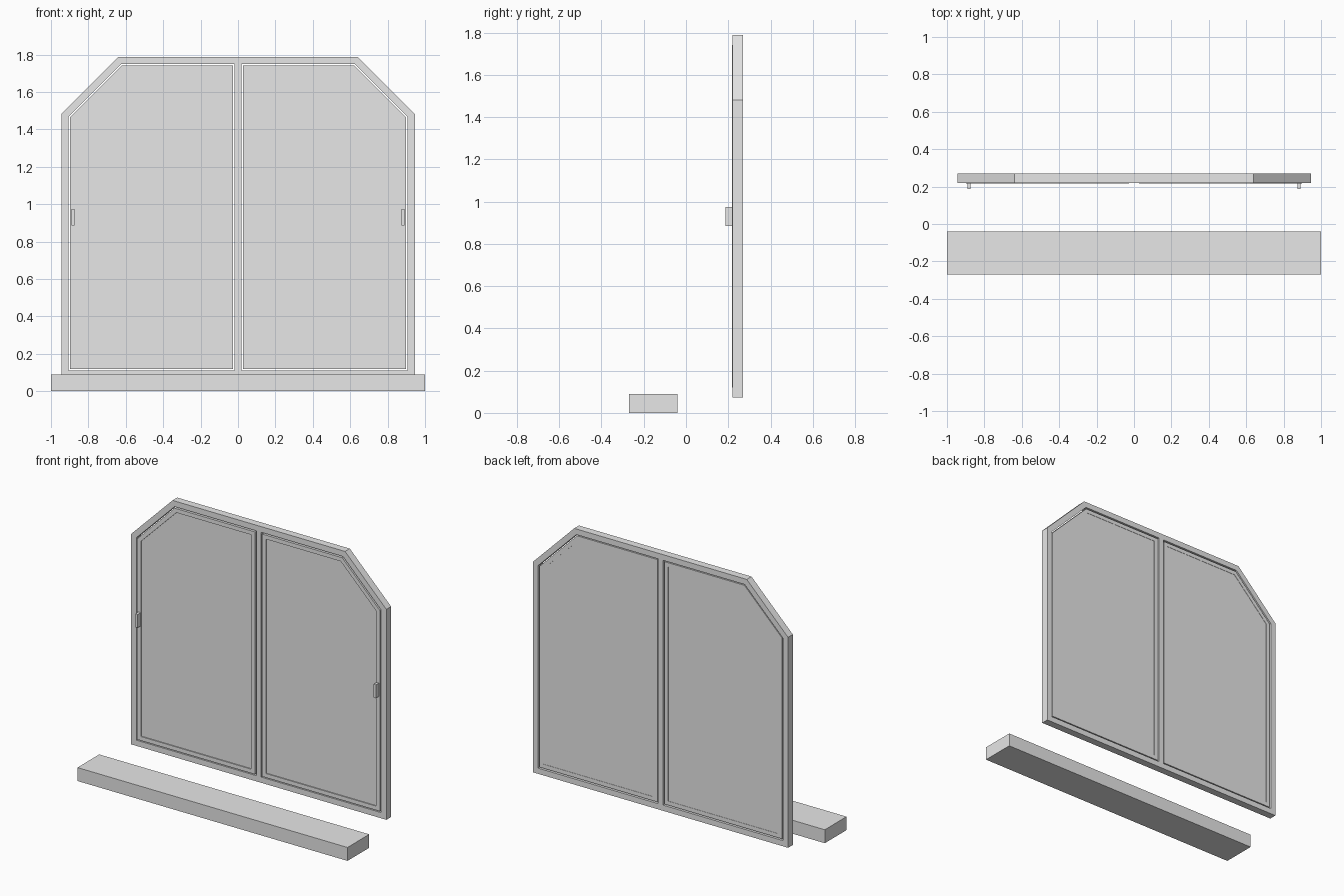
import bpy
import bmesh
from math import pi

default = bpy.data.objects.get("Cube")
if default:
    bpy.data.objects.remove(default, do_unlink=True)

grey = bpy.data.materials.new("light_grey")
grey.use_nodes = True
colour = (0.8, 0.8, 0.8, 1)
grey.diffuse_color = colour
grey.node_tree.nodes["Principled BSDF"].inputs["Base Color"].default_value = colour

HALF, BOTTOM, TOP, CUT = 0.945, 0.073, 1.788, 0.306


def leaf(inset, inner, side=1):
    """Outline of one window half with a cut upper corner, inset evenly."""
    x, top = HALF - inset, TOP - inset
    diagonal = HALF + TOP - CUT - inset * 2 ** 0.5
    pts = [(inner, BOTTOM + inset), (x, BOTTOM + inset), (x, diagonal - x),
           (diagonal - top, top), (inner, top)]
    return [(side * px, pz) for px, pz in pts]


def plate(name, outlines, front, back):
    """Solid flat plate; outlines after the first are holes."""
    curve = bpy.data.curves.new(name + "_profile", "CURVE")
    curve.dimensions = "2D"
    curve.fill_mode = "BOTH"
    curve.extrude = (back - front) / 2
    for pts in outlines:
        spline = curve.splines.new("POLY")
        spline.points.add(len(pts) - 1)
        for point, (x, z) in zip(spline.points, pts):
            point.co = (x, z, 0, 1)
        spline.use_cyclic_u = True
    helper = bpy.data.objects.new(name + "_profile", curve)
    bpy.context.collection.objects.link(helper)
    bpy.context.view_layer.update()
    depsgraph = bpy.context.evaluated_depsgraph_get()
    mesh = bpy.data.meshes.new_from_object(helper.evaluated_get(depsgraph))
    bpy.data.objects.remove(helper, do_unlink=True)
    bm = bmesh.new()
    bm.from_mesh(mesh)
    bmesh.ops.remove_doubles(bm, verts=bm.verts, dist=0.0001)
    bmesh.ops.recalc_face_normals(bm, faces=bm.faces)
    for face in bm.faces:
        face.smooth = False
    bm.to_mesh(mesh)
    bm.free()
    mesh.materials.clear()
    mesh.materials.append(grey)
    obj = bpy.data.objects.new(name, mesh)
    obj.rotation_euler.x = pi / 2
    obj.location.y = (front + back) / 2
    bpy.context.collection.objects.link(obj)


def box(name, centre, size):
    bpy.ops.mesh.primitive_cube_add(size=1, location=centre)
    obj = bpy.context.object
    obj.name = name
    obj.scale = size
    obj.data.materials.append(grey)


# Fixed frame with two openings and a centre post
outer = leaf(0, 0)[1:4]
outer += [(-x, z) for x, z in reversed(outer)]
plate("window_frame", [outer, leaf(0.038, 0.018), leaf(0.038, 0.018, -1)], 0.22, 0.27)

# Two opening sashes nearly as deep as the frame, each with a pane and a handle
for label, side in (("left", 1), ("right", -1)):
    opening = leaf(0.073, 0.055, side)
    plate(label + "_sash", [leaf(0.046, 0.026, side), opening], 0.217, 0.267)
    plate(label + "_pane", [opening], 0.224, 0.265)
    box(label + "_handle", (side * 0.882, 0.202, 0.93), (0.018, 0.032, 0.09))

# Separate sill in front of the window
box("sill", (0, -0.155, 0.045), (2, 0.23, 0.09))
